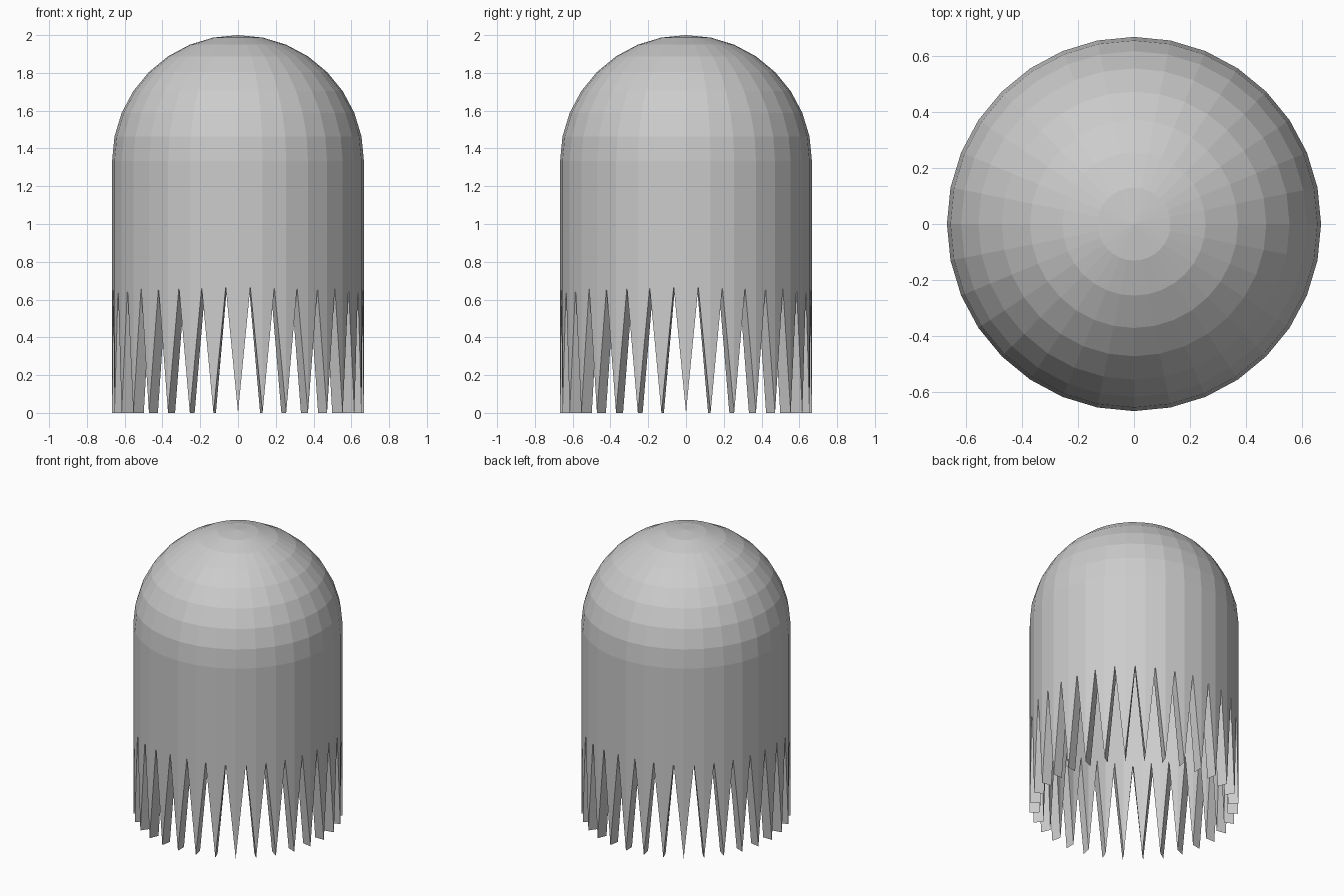
import bpy, bmesh, math

if "Cube" in bpy.data.objects:
    bpy.data.objects.remove(bpy.data.objects["Cube"])

R, H, N = 2 / 3, 2.0, 32
WALL = 0.067
bm = bmesh.new()


def ring(radius, z):
    return [bm.verts.new((radius * math.cos(2 * math.pi * i / N),
                          radius * math.sin(2 * math.pi * i / N), z)) for i in range(N)]


# Dome rings from the equator up, closed with a fan at the top
rings = [ring(R * math.cos(k * math.pi / 16), H - R + R * math.sin(k * math.pi / 16))
         for k in range(8)]
for lo, hi in zip(rings, rings[1:]):
    for i in range(N):
        j = (i + 1) % N
        bm.faces.new((lo[i], lo[j], hi[j], hi[i]))
top = bm.verts.new((0, 0, H))
for i in range(N):
    bm.faces.new((rings[-1][i], rings[-1][(i + 1) % N], top))

# Straight wall, with a notch point in the middle of each lower edge
low = ring(R, R)
notch = [bm.verts.new((low[i].co + low[(i + 1) % N].co) / 2) for i in range(N)]
for i in range(N):
    j = (i + 1) % N
    bm.faces.new((low[i], notch[i], low[j], rings[0][j], rings[0][i]))

# Pointed teeth hanging below each corner of the wall
tips = ring(R, 0)
for i in range(N):
    bm.faces.new((notch[i - 1], low[i], tips[i]))
    bm.faces.new((low[i], notch[i], tips[i]))
bmesh.ops.recalc_face_normals(bm, faces=bm.faces)
if sum(f.normal.dot(f.calc_center_median() - top.co / 2) for f in bm.faces) < 0:
    bmesh.ops.reverse_faces(bm, faces=bm.faces)

mesh = bpy.data.meshes.new("domed_shell")
bm.to_mesh(mesh)
bm.free()
shell = bpy.data.objects.new("domed_shell", mesh)
bpy.context.collection.objects.link(shell)

# Hollow wall thickness, grown inward
solid = shell.modifiers.new("wall", 'SOLIDIFY')
solid.thickness = WALL
solid.offset = -1
